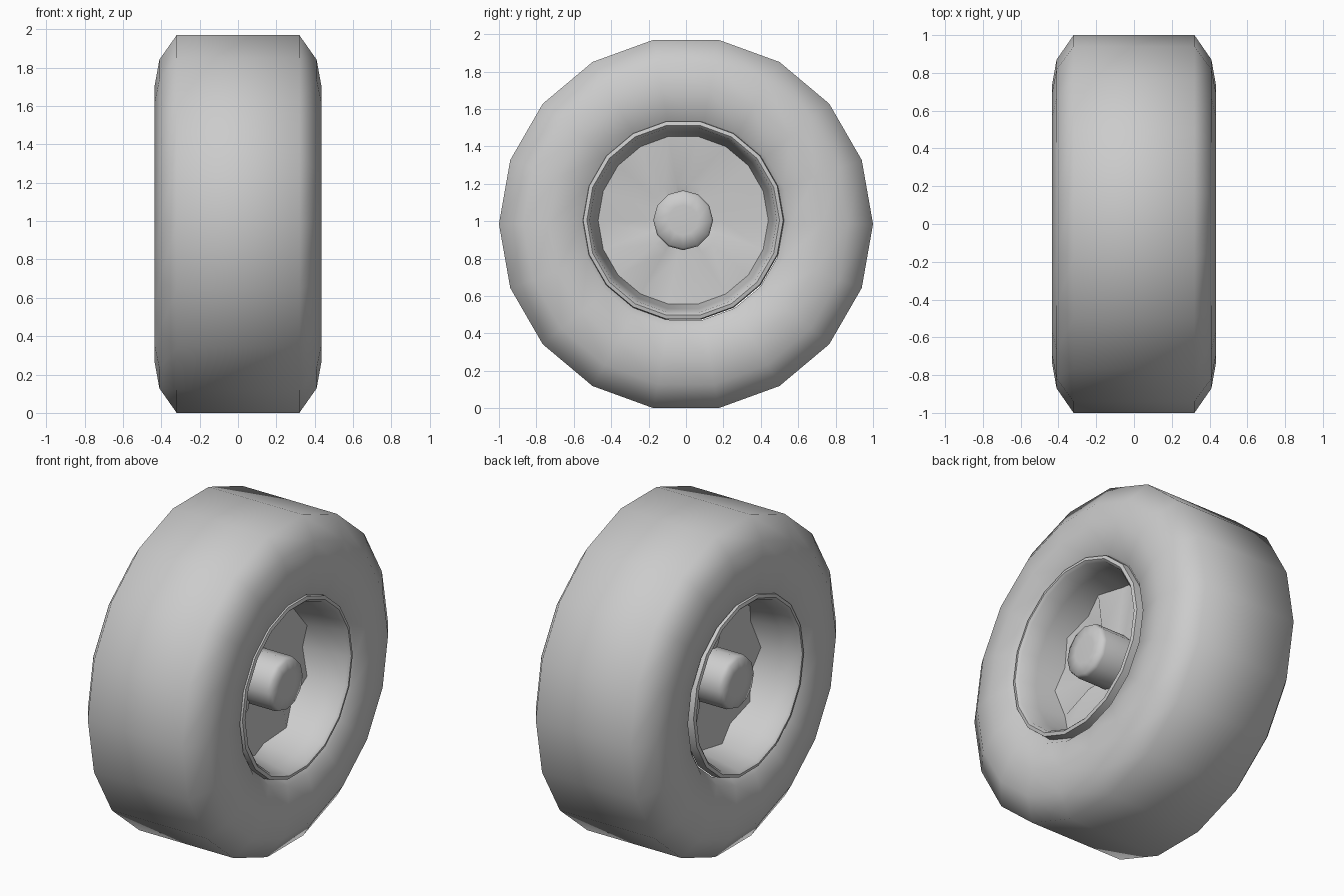
import bpy, bmesh
from math import cos, sin, tau

cube = bpy.data.objects.get("Cube")
if cube:
    bpy.data.objects.remove(cube)

grey = bpy.data.materials.new("light_grey")
grey.use_nodes = True
colour = (0.6, 0.6, 0.6, 1)
grey.diffuse_color = colour
grey.node_tree.nodes["Principled BSDF"].inputs["Base Color"].default_value = colour

AXLE_Z = 0.985


def revolve(name, profile, sides, centre=(0, AXLE_Z), wobble=None, cap=False, sharp=None):
    """Spin (x, radius) points around the x axis; wobble shifts x per ring and side."""
    bm = bmesh.new()
    rings = []
    for k, (x, r) in enumerate(profile):
        ring = []
        for i in range(sides):
            a = tau * i / sides
            dx = wobble(k, i) if wobble else 0
            ring.append(bm.verts.new((x + dx, centre[0] + r * cos(a), centre[1] + r * sin(a))))
        rings.append(ring)
    for a, b in zip(rings, rings[1:]):
        for i in range(sides):
            j = (i + 1) % sides
            bm.faces.new((a[i], a[j], b[j], b[i]))
    if cap:
        bm.faces.new(rings[0])
        bm.faces.new(rings[-1])
    bmesh.ops.recalc_face_normals(bm, faces=bm.faces)
    mesh = bpy.data.meshes.new(name)
    bm.to_mesh(mesh)
    bm.free()
    mesh.materials.append(grey)
    obj = bpy.data.objects.new(name, mesh)
    bpy.context.collection.objects.link(obj)
    bpy.ops.object.select_all(action='DESELECT')
    bpy.context.view_layer.objects.active = obj
    obj.select_set(True)
    if sharp:
        bpy.ops.object.shade_smooth_by_angle(angle=sharp)
    else:
        bpy.ops.object.shade_smooth()
    return obj


def both_sides(half):
    return half + [(-x, r) for x, r in reversed(half)]


# Tyre: flat tread, chamfered shoulders, bulging side walls
revolve("tyre", both_sides([(0.36, 0.52), (0.405, 0.56), (0.435, 0.73), (0.41, 0.87), (0.32, 1.0)]), 18)

# Rim: raised lip, tapered well and a web with a jagged edge and three ribs
RIM_CENTRE = (-0.015, AXLE_Z + 0.02)
WEB_EDGE, RIB_RING = 5, 6


def web_shape(ring, side):
    if ring == WEB_EDGE:
        return 0.05 * (side % 2)
    if ring == RIB_RING:
        return 0.06 if side in (5, 11, 16) else 0
    return 0


rim_half = [(0.36, 0.54), (0.415, 0.535), (0.42, 0.515), (0.405, 0.5),
            (0.30, 0.48), (0.13, 0.455), (0.13, 0.2), (0.13, 0.1)]
rim = revolve("rim", rim_half, 18, RIM_CENTRE, web_shape, sharp=0.9)
mirror = rim.modifiers.new("other_side", 'MIRROR')
mirror.use_axis = (True, False, False)

# Hub: one axle stub through the web, showing on both sides
revolve("hub", both_sides([(0.35, 0.08), (0.345, 0.15), (0.32, 0.16)]), 12, RIM_CENTRE, cap=True)
